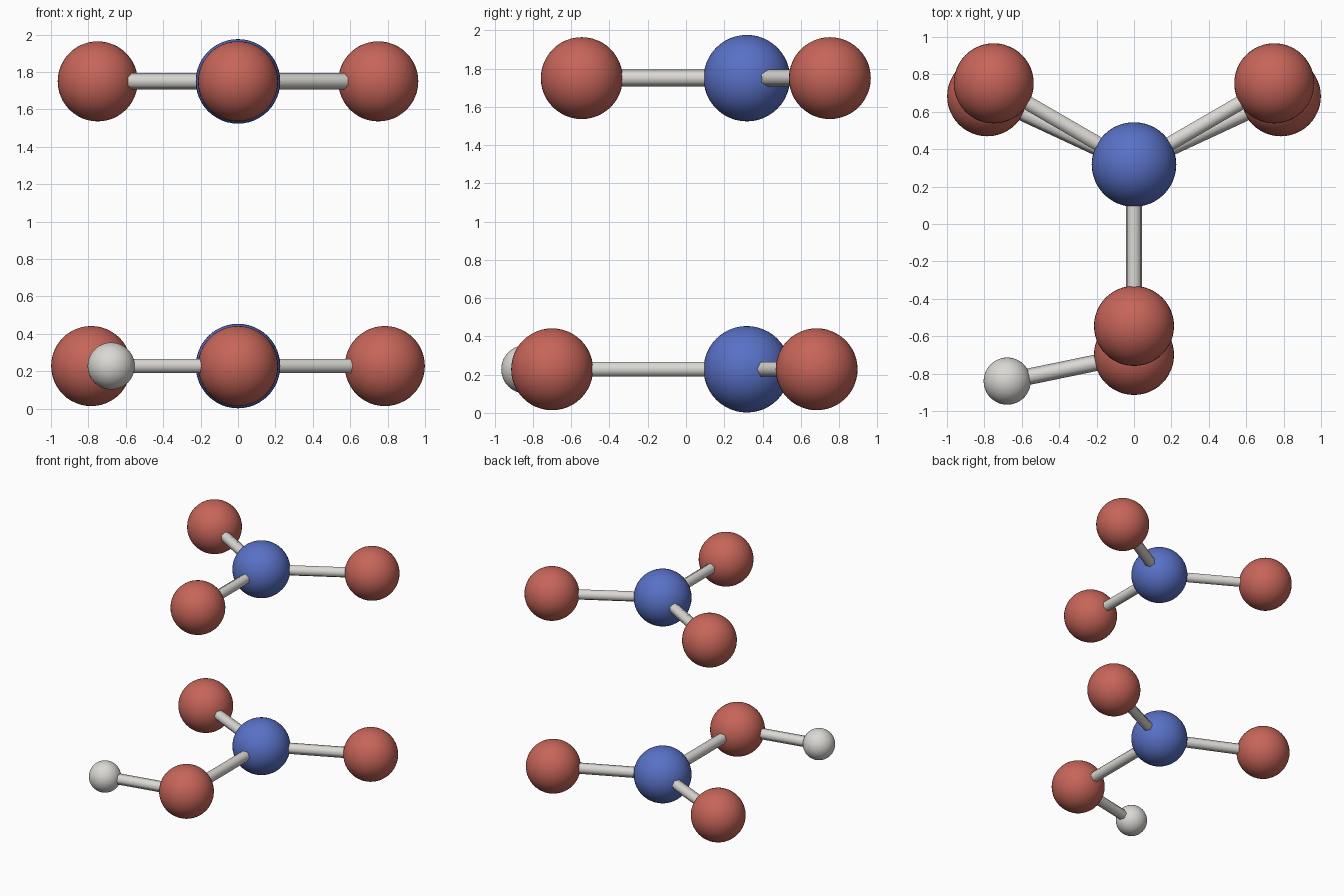
import bpy
import bmesh
import math
from mathutils import Matrix, Vector

cube = bpy.data.objects.get("Cube")
if cube:
    bpy.data.objects.remove(cube, do_unlink=True)


def material(name, rgb):
    mat = bpy.data.materials.new(name)
    mat.use_nodes = True
    colour = (*rgb, 1.0)
    mat.diffuse_color = colour
    mat.node_tree.nodes["Principled BSDF"].inputs["Base Color"].default_value = colour
    return mat


RED = material("brick red", (0.57, 0.13, 0.10))
BLUE = material("mid blue", (0.10, 0.165, 0.57))
GREY = material("light grey", (0.71, 0.69, 0.66))


def finish(name, bm, mat, matrix):
    mesh = bpy.data.meshes.new(name)
    for face in bm.faces:
        face.smooth = True
    bm.to_mesh(mesh)
    bm.free()
    mesh.materials.append(mat)
    obj = bpy.data.objects.new(name, mesh)
    obj.matrix_world = matrix
    bpy.context.collection.objects.link(obj)
    return obj


def ball(name, centre, radius, mat):
    bm = bmesh.new()
    bmesh.ops.create_uvsphere(bm, u_segments=48, v_segments=24, radius=radius)
    finish(name, bm, mat, Matrix.Translation(centre))


def rod(name, start, end, twist):
    # six-sided horizontal rod, turned by twist about its own length
    along = (end - start).normalized()
    up = Vector((0, 0, 1))
    side = up.cross(along)
    frame = Matrix((side, up, along)).transposed().to_4x4()
    bm = bmesh.new()
    bmesh.ops.create_cone(bm, cap_ends=True, segments=6, radius1=0.044,
                          radius2=0.044, depth=(end - start).length)
    place = Matrix.Translation((start + end) / 2) @ frame @ Matrix.Rotation(twist, 4, "Z")
    obj = finish(name, bm, GREY, place)
    # crisp end caps, smooth sides
    for poly in obj.data.polygons:
        poly.use_smooth = len(poly.vertices) == 4


def cluster(level, z, front_y, back_x, back_y, twist):
    # blue hub with three red balls around it
    hub = Vector((0, 0.318, z))
    ball(level + "_hub_ball", hub, 0.226, BLUE)
    outer = {
        "front": Vector((0, front_y, z)),
        "back_left": Vector((back_x, back_y, z)),
        "back_right": Vector((-back_x, back_y, z)),
    }
    for place, centre in outer.items():
        ball(f"{level}_{place}_ball", centre, 0.214, RED)
        rod(f"{level}_{place}_rod", hub, centre, twist)
    return outer["front"]


flat_up = math.radians(30)
cluster("upper", 1.75, -0.545, 0.75, 0.752, 0)
front = cluster("lower", 0.228, -0.70, 0.785, 0.683, flat_up)

# small grey ball joined to the lower front ball
tip = Vector((-0.678, -0.84, front.z))
ball("small_side_ball", tip, 0.126, GREY)
rod("small_side_rod", front, tip, flat_up)
